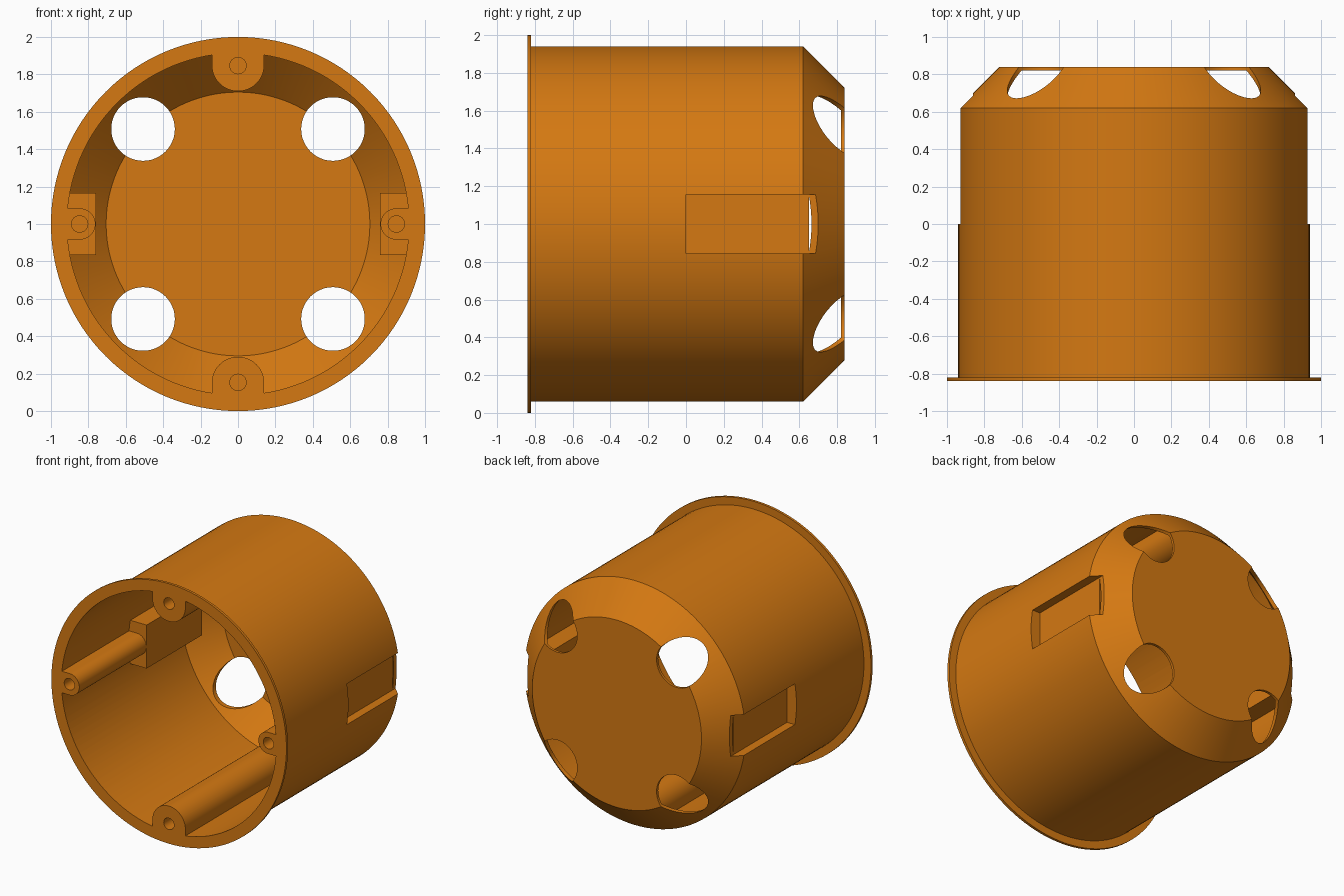
import bpy, bmesh, math
from mathutils import Matrix, Vector

cube = bpy.data.objects.get("Cube")
if cube:
    bpy.data.objects.remove(cube, do_unlink=True)

CENTRE = Vector((0, 0, 1))
orange = bpy.data.materials.new("orange plastic")
orange.use_nodes = True
COLOUR = (0.66, 0.19, 0.006, 1)
orange.diffuse_color = COLOUR
orange.node_tree.nodes["Principled BSDF"].inputs["Base Color"].default_value = COLOUR


def make(name, bm):
    bmesh.ops.recalc_face_normals(bm, faces=bm.faces)
    mesh = bpy.data.meshes.new(name)
    bm.to_mesh(mesh)
    bm.free()
    mesh.materials.append(orange)
    ob = bpy.data.objects.new(name, mesh)
    bpy.context.collection.objects.link(ob)
    return ob


def lathe(name, profile, steps=128):
    """Turn (radius, y) points about the y axis."""
    bm = bmesh.new()
    vs = [bm.verts.new((r, y, 1)) for r, y in profile]
    edges = [bm.edges.new(pair) for pair in zip(vs, vs[1:])]
    bmesh.ops.spin(bm, geom=vs + edges, cent=CENTRE, axis=(0, 1, 0),
                   angle=math.tau, steps=steps)
    bmesh.ops.remove_doubles(bm, verts=bm.verts, dist=1e-5)
    return make(name, bm)


def prism(name, outline, y0, y1, angle=0):
    """Extrude an outline along y; u points outward at the given angle."""
    bm = bmesh.new()
    c, s = math.cos(angle), math.sin(angle)
    vs = [bm.verts.new((u * c - v * s, y0, 1 + u * s + v * c)) for u, v in outline]
    face = bm.faces.new(vs)
    out = bmesh.ops.extrude_face_region(bm, geom=[face])["geom"]
    bmesh.ops.translate(bm, vec=(0, y1 - y0, 0),
                        verts=[g for g in out if isinstance(g, bmesh.types.BMVert)])
    return make(name, bm)


def arc(u, radius, start, end, n):
    return [(u + radius * math.cos(start + (end - start) * i / n),
             radius * math.sin(start + (end - start) * i / n)) for i in range(n + 1)]


def circle(u, radius, n=48):
    return arc(u, radius, 0, math.tau, n)[:-1]


def u_shape(u, radius):
    half = arc(u, radius, math.pi / 2, 1.5 * math.pi, 32)
    return half + [(1.1, -radius), (1.1, radius)]


def rect(u0, u1, half):
    return [(u0, -half), (u1, -half), (u1, half), (u0, half)]


def subtract(target, cutter):
    mod = target.modifiers.new("cut", 'BOOLEAN')
    mod.operation = 'DIFFERENCE'
    mod.solver = 'EXACT'
    mod.object = cutter
    bpy.context.view_layer.objects.active = target
    bpy.ops.object.modifier_apply(modifier=mod.name)
    bpy.data.objects.remove(cutter, do_unlink=True)


# Outer shell with thin front flange and chamfered back
box = lathe("round_junction_box", [(0, -.84), (1, -.84), (1, -.82), (.94, -.82),
                                   (.94, .62), (.72, .84), (0, .84)])
# Inner space, reduced where posts and blocks stand
cavity = lathe("cavity", [(0, -1), (.914, -1), (.914, .61), (.705, .82), (0, .82)])

quarter = math.pi / 2
for angle in (quarter, -quarter):
    subtract(cavity, prism("long_screw_post", u_shape(.85, .14), -.84, .9, angle))
for angle in (0, math.pi):
    subtract(cavity, prism("side_block", rect(.76, 1.1, .167), -.025, .65, angle))
    subtract(cavity, prism("side_screw_post", u_shape(.845, .083), -.84, .1, angle))
subtract(box, cavity)

# Screw holes, cable holes and outer side pockets
for i in range(4):
    angle = i * quarter
    subtract(box, prism("screw_hole", circle(.847, .044, 32), -.95, -.35, angle))
    subtract(box, prism("cable_hole", circle(.718, .17), .5, 1, angle + quarter / 2))
for angle in (0, math.pi):
    subtract(box, prism("side_pocket", rect(.86, 1.1, .157), 0, .78, angle))

# Smooth round walls, keep sharp edges
bpy.ops.object.select_all(action='DESELECT')
box.select_set(True)
bpy.context.view_layer.objects.active = box
bpy.ops.object.shade_smooth_by_angle(angle=math.radians(25))
